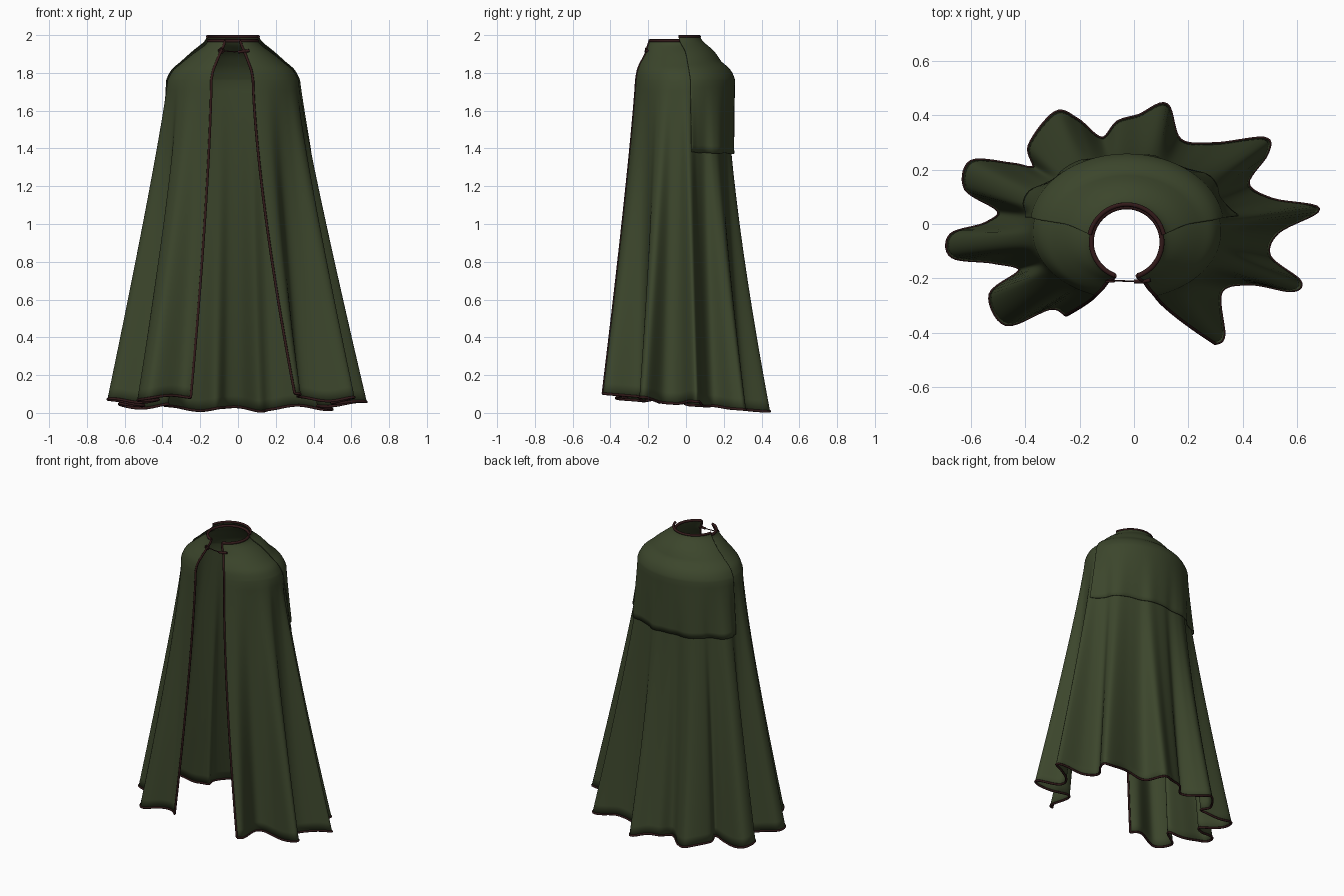
import bpy, math
from mathutils import Vector

if "Cube" in bpy.data.objects:
    bpy.data.objects.remove(bpy.data.objects["Cube"])

def material(name, rgb):
    m = bpy.data.materials.new(name)
    m.diffuse_color = (*rgb, 1)
    m.use_nodes = True
    m.node_tree.nodes["Principled BSDF"].inputs["Base Color"].default_value = m.diffuse_color
    return m

GREEN = material("forest green cloth", (0.045, 0.061, 0.025))
TRIM = material("dark maroon trim", (0.032, 0.010, 0.010))

def spline(pts, n):
    """Sample n+1 Catmull-Rom points through tuples of any size."""
    out, last = [], len(pts) - 1
    for k in range(n + 1):
        f = k / n * last
        i = min(int(f), last - 1)
        t = f - i
        a, b, c, d = (pts[max(0, min(last, i + j))] for j in (-1, 0, 1, 2))
        out.append(tuple(0.5 * (2 * q + (r - p) * t + (2 * p - 5 * q + 4 * r - s) * t * t
                                + (3 * q - p - 3 * r + s) * t ** 3)
                         for p, q, r, s in zip(a, b, c, d)))
    return out

# Shoulder rings from neck down: z, centre x, centre y, radius x, radius y
RINGS = [(1.97, -.027, -.067, .130, .130), (1.945, -.026, -.062, .148, .145),
         (1.90, -.026, -.042, .21, .18), (1.85, -.026, -.037, .272, .213),
         (1.81, -.026, -.034, .318, .232), (1.76, -.026, -.029, .345, .246)]
SHOULDER = spline(RINGS, 20)
Z0, CX, CY, RX, RY = RINGS[-1]

# Folded hem outline, from the left front edge round the back to the right front edge
HEM = [(-.25, -.335), (-.31, -.31), (-.47, -.37), (-.53, -.26), (-.42, -.17), (-.52, -.14),
       (-.67, -.12), (-.675, -.04), (-.55, -.0), (-.50, .05), (-.62, .13), (-.60, .23),
       (-.45, .22), (-.37, .21), (-.385, .29), (-.29, .41), (-.21, .385), (-.12, .315),
       (-.06, .375), (.02, .40), (.12, .44), (.17, .31), (.30, .295), (.48, .315), (.49, .26),
       (.42, .15), (.51, .09), (.68, .055), (.53, -.03), (.50, -.12), (.61, -.21),
       (.58, -.245), (.43, -.22), (.32, -.25), (.33, -.41), (.30, -.44)]

# Matching angles on the shoulders: hem angles smoothed so the folds fade upward
phi = [math.atan2((CX - x) / RX, (CY - y) / RY) % (2 * math.pi) for x, y in HEM]
phi[0], phi[-1] = 0.34, 2 * math.pi - 0.31
for _ in range(8):
    phi = [phi[0]] + [(phi[i - 1] + phi[i] * 2 + phi[i + 1]) / 4
                      for i in range(1, len(phi) - 1)] + [phi[-1]]
COLS = spline([(x, y, p) for (x, y), p in zip(HEM, phi)], 245)

def cloak_point(col, v):
    """v 0..1 runs over the shoulders, 1..2 from the shoulders down to the hem."""
    hx, hy, p = col
    if v <= 1:
        z, cx, cy, rx, ry = SHOULDER[round(v * 20)]
        return Vector((cx - rx * math.sin(p), cy - ry * math.cos(p), z))
    t = v - 1
    x, y = CX - RX * math.sin(p), CY - RY * math.cos(p)
    back, front = max(0, -math.cos(p)), max(0, math.cos(p))
    hz = 0.054 - 0.085 * hy - 0.011 * math.cos((hx - .15) * 19)   # gently waved hem
    ex, ey = 1.1 + 0.4 * front ** 4, 1.15 + 0.27 * back
    return Vector((x + (hx - x) * t ** ex, y + (hy - y) * t ** ey, Z0 + (hz - Z0) * t))

def yoke_point(col, v):
    """The cloak surface pushed outward, fullest over the shoulder blades."""
    p = col[2]
    n = Vector((-math.sin(p) / RX, -math.cos(p) / RY, 0)).normalized()
    back = max(0, -math.cos(p))
    bulge = math.sin(math.pi * min(1, max(0, (v - .6) / .66))) 
    lift = 0.022 * max(0, 1 - v)
    off = 0.009 + 0.033 * bulge * back
    return cloak_point(col, v) + n * off + Vector((0, 0, lift))

def sheet(name, fn, cols, vs):
    """Grid of cloth given a thin thickness."""
    w = len(cols)
    verts = [fn(c, v) for v in vs for c in cols]
    faces = [(r * w + i, (r + 1) * w + i, (r + 1) * w + i + 1, r * w + i + 1)
             for r in range(len(vs) - 1) for i in range(w - 1)]
    me = bpy.data.meshes.new(name)
    me.from_pydata(verts, [], faces)
    me.materials.append(GREEN)
    me.shade_smooth()
    ob = bpy.data.objects.new(name, me)
    bpy.context.collection.objects.link(ob)
    mod = ob.modifiers.new("thickness", 'SOLIDIFY')
    mod.thickness, mod.offset = 0.004, 0
    return ob

def cord(name, pts, radius):
    cu = bpy.data.curves.new(name, 'CURVE')
    cu.dimensions = '3D'
    cu.bevel_depth, cu.bevel_resolution, cu.use_fill_caps = radius, 2, True
    s = cu.splines.new('POLY')
    s.points.add(len(pts) - 1)
    for q, p in zip(s.points, pts):
        q.co = (*p, 1)
    cu.materials.append(TRIM)
    ob = bpy.data.objects.new(name, cu)
    bpy.context.collection.objects.link(ob)
    return ob

# Main cloak
rows = [i / 20 for i in range(21)] + [1 + i / 30 for i in range(1, 31)]
sheet("cloak", cloak_point, COLS, rows)

# Back yoke, a shorter second layer over the shoulders
back_cols = [c for c in COLS if 1.75 < c[2] < 2 * math.pi - 1.75]
yoke_rows = [i / 20 for i in range(21)] + [1 + .222 * i / 10 for i in range(1, 11)]
sheet("back_yoke", yoke_point, back_cols, yoke_rows)

# Bound edges: hem, both front edges, collar
cord("hem_trim", [cloak_point(c, 2) for c in COLS], 0.007)
cord("left_front_trim", [cloak_point(COLS[0], v) for v in rows], 0.007)
cord("right_front_trim", [cloak_point(COLS[-1], v) for v in rows], 0.007)
cord("collar_trim", [cloak_point(c, 0) for c in COLS], 0.009)
cord("yoke_collar_trim", [yoke_point(c, 0) for c in back_cols], 0.008)

# Clasp: cord across the opening with a toggle and a loop
cord("clasp_cord", [(-.10, -.207, 1.918), (-.02, -.211, 1.912), (.05, -.209, 1.915)], 0.003)
cord("clasp_toggle", [(.0, -.212, 1.911), (.03, -.212, 1.914), (.06, -.206, 1.918)], 0.008)
cord("clasp_loop", [(-.088 + .014 * math.cos(a * math.pi / 6), -.212,
                     1.918 + .012 * math.sin(a * math.pi / 6)) for a in range(13)], 0.004)
